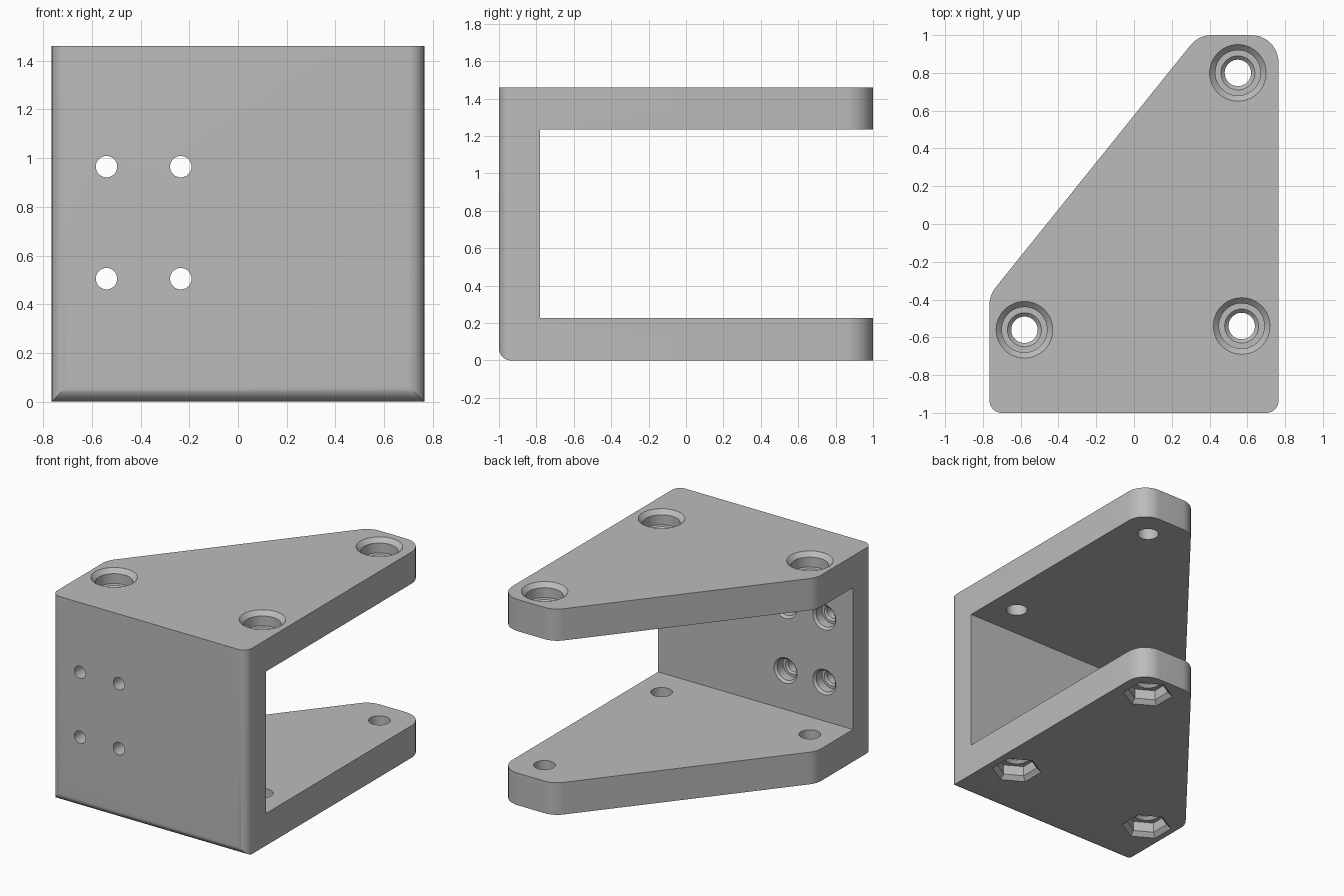
import bpy, bmesh, math
from mathutils import Vector, Matrix

if "Cube" in bpy.data.objects:
    bpy.data.objects.remove(bpy.data.objects["Cube"], do_unlink=True)

HEIGHT, HALF_W = 1.46, 0.765

grey = bpy.data.materials.new("plain grey")
grey.use_nodes = True
colour = (0.5, 0.5, 0.5, 1)
grey.diffuse_color = colour
grey.node_tree.nodes["Principled BSDF"].inputs["Base Color"].default_value = colour


def make_object(name, bm):
    bmesh.ops.recalc_face_normals(bm, faces=bm.faces)
    mesh = bpy.data.meshes.new(name)
    bm.to_mesh(mesh)
    bm.free()
    mesh.materials.append(grey)
    obj = bpy.data.objects.new(name, mesh)
    bpy.context.collection.objects.link(obj)
    return obj


def rounded(corners, steps=12):
    """Replace each (x, y, radius) corner with a tangent arc."""
    out = []
    for i, (x, y, r) in enumerate(corners):
        p = Vector((x, y))
        if r == 0:
            out.append(p)
            continue
        a = (Vector(corners[i - 1][:2]) - p).normalized()
        b = (Vector(corners[(i + 1) % len(corners)][:2]) - p).normalized()
        half = a.angle(b) / 2
        centre = p + (a + b).normalized() * r / math.sin(half)
        start = p + a * r / math.tan(half) - centre
        end = p + b * r / math.tan(half) - centre
        turn = start.angle_signed(end)
        for k in range(steps + 1):
            out.append(centre + Matrix.Rotation(-turn * k / steps, 2) @ start)
    return out


def prism(name, points, place, depth):
    bm = bmesh.new()
    face = bm.faces.new([bm.verts.new(place(p)) for p in points])
    new = bmesh.ops.extrude_face_region(bm, geom=[face])["geom"]
    bmesh.ops.translate(bm, vec=depth, verts=[v for v in new if isinstance(v, bmesh.types.BMVert)])
    return make_object(name, bm)


def turned_cutter(name, profile, sides, matrix, phase=0):
    """Stack (radius, height) rings into a closed solid."""
    bm = bmesh.new()
    rings = []
    for r, h in profile:
        angles = [phase + math.tau * k / sides for k in range(sides)]
        rings.append([bm.verts.new(matrix @ Vector((r * math.cos(t), r * math.sin(t), h)))
                      for t in angles])
    for low, high in zip(rings, rings[1:]):
        for k in range(sides):
            n = (k + 1) % sides
            bm.faces.new((low[k], low[n], high[n], high[k]))
    bm.faces.new(rings[0])
    bm.faces.new(rings[-1])
    return make_object(name, bm)


def combine(target, tool, operation):
    mod = target.modifiers.new(operation.lower(), 'BOOLEAN')
    mod.operation, mod.solver, mod.object = operation, 'EXACT', tool
    bpy.context.view_layer.objects.active = target
    bpy.ops.object.modifier_apply(modifier=mod.name)
    bpy.data.objects.remove(tool, do_unlink=True)


# C-shaped side section, with a rounded lower front edge
section = rounded([(-1, 0, 0.065), (1.1, 0, 0), (1.1, 0.228, 0), (-0.78, 0.228, 0),
                   (-0.78, 1.235, 0), (1.1, 1.235, 0), (1.1, HEIGHT, 0), (-1, HEIGHT, 0)])
bracket = prism("bracket", section, lambda p: (-1, p.x, p.y), (2, 0, 0))

# Plan outline: tapered plate with rounded corners
plan = rounded([(-HALF_W, -1, 0.065), (HALF_W, -1, 0.065), (HALF_W, 1, 0.145),
                (0.342, 1, 0.145), (-HALF_W, -0.376, 0.145)])
outline = prism("outline", plan, lambda p: (p.x, p.y, -0.2), (0, 0, 2))
combine(bracket, outline, 'INTERSECT')

# Bolt holes: chamfered counterbore above, hexagonal nut pocket below
bolt = [(0.19, HEIGHT + 0.04), (0.12, HEIGHT - 0.03), (0.12, 1.36), (0.09, 1.36),
        (0.07, 1.34), (0.07, 0.12), (0.09, 0.1), (0.09, 0.05)]
nut = [(0.205, -0.04), (0.135, 0.03), (0.135, 0.1)]
for x, y in [(0.55, 0.8), (-0.58, -0.56), (0.57, -0.54)]:
    at = Matrix.Translation((x, y, 0))
    combine(bracket, turned_cutter("bolt_cutter", bolt, 48, at), 'DIFFERENCE')
    combine(bracket, turned_cutter("nut_cutter", nut, 6, at, math.pi / 6), 'DIFFERENCE')

# Four mounting holes in the front wall, counterbored from inside
mount = [(0.13, -0.04), (0.075, 0.015), (0.075, 0.08), (0.056, 0.08), (0.044, 0.092), (0.044, 0.3)]
for x in (-0.54, -0.235):
    for z in (0.505, 0.965):
        at = Matrix.Translation((x, -0.78, z)) @ Matrix.Rotation(math.pi / 2, 4, 'X')
        combine(bracket, turned_cutter("mount_cutter", mount, 32, at), 'DIFFERENCE')

# Smooth fillets and bores, crisp edges elsewhere
bpy.ops.object.select_all(action='DESELECT')
bracket.select_set(True)
bpy.context.view_layer.objects.active = bracket
bpy.ops.object.shade_smooth_by_angle(angle=math.radians(25))
